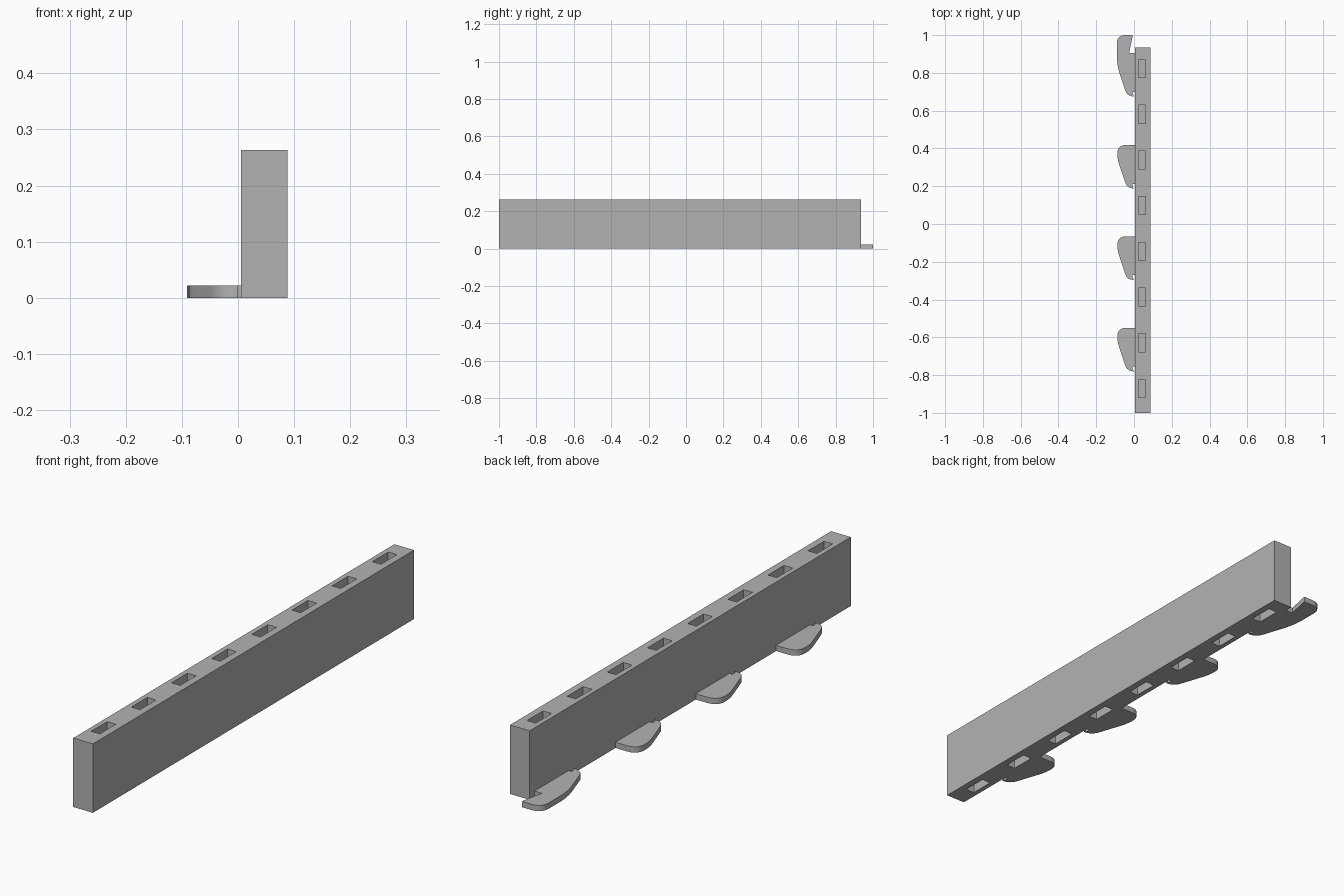
import bpy, bmesh
from mathutils import Vector

cube = bpy.data.objects.get("Cube")
if cube:
    bpy.data.objects.remove(cube, do_unlink=True)

# Single grey material
grey = bpy.data.materials.new("plain_grey")
grey.use_nodes = True
colour = (0.45, 0.45, 0.45, 1)
grey.diffuse_color = colour
grey.node_tree.nodes["Principled BSDF"].inputs["Base Color"].default_value = colour

X0, X1, Y0, Y1, H = 0.005, 0.088, -1.0, 0.935, 0.263
PITCH = 0.242
HOOK_H = 0.022
SLOT_DEPTH = 0.1


def add_box(bm, lo, hi):
    verts = bmesh.ops.create_cube(bm, size=1)["verts"]
    for v in verts:
        v.co = [(a + b) / 2 + c * (b - a) for a, b, c in zip(lo, hi, v.co)]


def make_object(name, bm):
    bmesh.ops.recalc_face_normals(bm, faces=bm.faces[:])
    mesh = bpy.data.meshes.new(name)
    bm.to_mesh(mesh)
    bm.free()
    mesh.materials.append(grey)
    obj = bpy.data.objects.new(name, mesh)
    bpy.context.collection.objects.link(obj)
    return obj


def rounded(points, steps=6):
    """Outline with each (x, y, radius) corner softened by a curve."""
    out = []
    for i, (x, y, r) in enumerate(points):
        p = Vector((x, y, 0))
        if r == 0:
            out.append(p)
            continue
        before = Vector((*points[i - 1][:2], 0))
        after = Vector((*points[(i + 1) % len(points)][:2], 0))
        a = p + (before - p).normalized() * r
        b = p + (after - p).normalized() * r
        for s in range(steps + 1):
            t = s / steps
            out.append(a.lerp(p, t).lerp(p.lerp(b, t), t))
    return out


def make_hook(name, points, y):
    bm = bmesh.new()
    face = bm.faces.new([bm.verts.new(p + Vector((0, y, 0))) for p in rounded(points)])
    top = bmesh.ops.extrude_face_region(bm, geom=[face])["geom"]
    bmesh.ops.translate(bm, vec=(0, 0, HOOK_H),
                        verts=[v for v in top if isinstance(v, bmesh.types.BMVert)])
    obj = make_object(name, bm)
    bpy.ops.object.select_all(action="DESELECT")
    obj.select_set(True)
    bpy.context.view_layer.objects.active = obj
    bpy.ops.object.shade_smooth_by_angle(angle=0.6)


# Tall bar
bm = bmesh.new()
add_box(bm, (X0, Y0, 0), (X1, Y1, H))
bar = make_object("bar", bm)

# Blind slots along the top and the underside
bm = bmesh.new()
for i in range(8):
    y = -0.871 + i * PITCH
    for lo, hi in ((-0.1, SLOT_DEPTH), (H - SLOT_DEPTH, H + 0.1)):
        add_box(bm, (0.024, y - 0.048, lo), (0.061, y + 0.048, hi))
cutter = make_object("slot_cutter", bm)
cutter.hide_render = True
cut = bar.modifiers.new("slots", "BOOLEAN")
cut.object = cutter
cut.solver = "EXACT"
bpy.context.view_layer.objects.active = bar
bpy.ops.object.modifier_apply(modifier="slots")
bpy.data.objects.remove(cutter, do_unlink=True)

# Side hooks, measured from the shoulder line of each one
tail = [(-0.036, -0.23, 0.035), (-0.008, -0.23, 0),
        (-0.008, -0.205, 0), (X0, -0.205, 0)]
short = [(X0, 0, 0), (-0.088, 0, 0.045), (-0.088, -0.075, 0.03)] + tail
long = [(X0, 0, 0), (-0.026, 0, 0), (-0.008, 0.085, 0), (-0.008, 0.095, 0),
        (-0.091, 0.095, 0.045), (-0.091, -0.065, 0.05)] + tail
for i in range(3):
    make_hook(f"hook_{i + 1}", short, -0.55 + 2 * i * PITCH)
make_hook("end_hook", long, 0.905)
